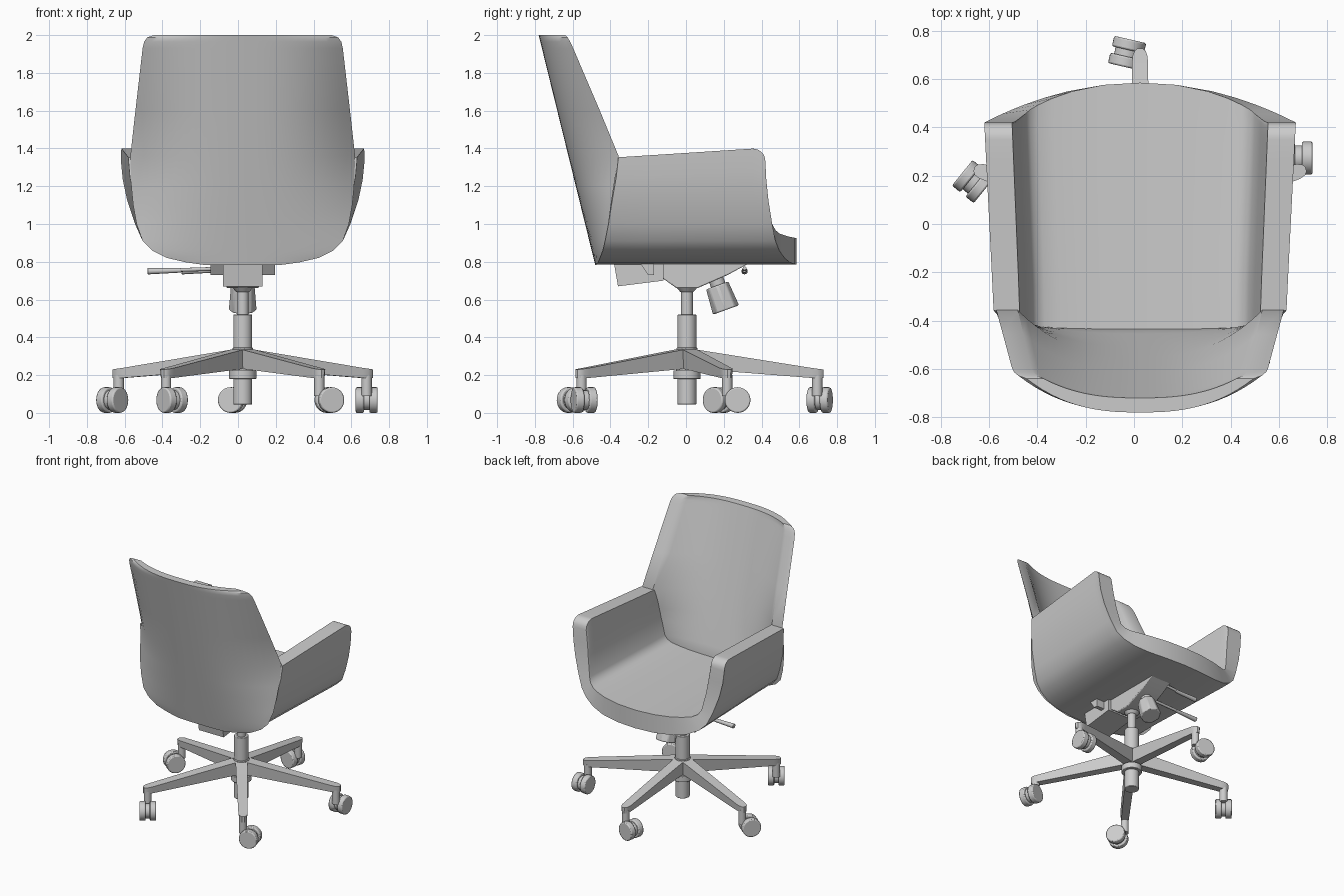
import bpy, bmesh, math
from mathutils import Vector

if "Cube" in bpy.data.objects:
    bpy.data.objects.remove(bpy.data.objects["Cube"], do_unlink=True)

CX, CY = 0.025, 0.005  # axis of the swivel column

grey = bpy.data.materials.new("light grey")
grey.use_nodes = True
grey.diffuse_color = (0.6, 0.6, 0.6, 1)
grey.node_tree.nodes["Principled BSDF"].inputs["Base Color"].default_value = (0.6, 0.6, 0.6, 1)


def finish(name, bm, bevel=0.0, angle=35):
    bmesh.ops.recalc_face_normals(bm, faces=bm.faces)
    mesh = bpy.data.meshes.new(name)
    bm.to_mesh(mesh)
    bm.free()
    mesh.materials.append(grey)
    obj = bpy.data.objects.new(name, mesh)
    bpy.context.collection.objects.link(obj)
    if bevel:
        mod = obj.modifiers.new("bevel", "BEVEL")
        mod.width, mod.segments, mod.limit_method = bevel, 2, "ANGLE"
    bpy.ops.object.select_all(action="DESELECT")
    obj.select_set(True)
    bpy.context.view_layer.objects.active = obj
    bpy.ops.object.shade_smooth_by_angle(angle=math.radians(angle))
    return obj


def rod(name, p, q, r1, r2=None, segs=24, bevel=0.0):
    p, q = Vector(p), Vector(q)
    d = q - p
    bm = bmesh.new()
    bmesh.ops.create_cone(bm, cap_ends=True, segments=segs, radius1=r1,
                          radius2=r1 if r2 is None else r2, depth=d.length)
    bm.transform(d.to_track_quat("Z", "Y").to_matrix().to_4x4())
    bmesh.ops.translate(bm, verts=bm.verts, vec=(p + q) / 2)
    return finish(name, bm, bevel)


def prism(name, profile, x0, x1, bevel=0.0):
    """Side profile in (y, z) extruded along x."""
    bm = bmesh.new()
    face = bm.faces.new([bm.verts.new((x0, y, z)) for y, z in profile])
    ext = bmesh.ops.extrude_face_region(bm, geom=[face])["geom"]
    bmesh.ops.translate(bm, vec=(x1 - x0, 0, 0),
                        verts=[v for v in ext if isinstance(v, bmesh.types.BMVert)])
    return finish(name, bm, bevel)


def loft_shell(name, stations):
    """Each station is (outer points, inner points); makes a closed thick shell."""
    bm = bmesh.new()
    rings = [[bm.verts.new((x + CX, y, z)) for x, y, z in outer + inner[::-1]]
             for outer, inner in stations]
    n = len(rings[0])
    for a, b in zip(rings, rings[1:]):
        for i in range(n):
            j = (i + 1) % n
            bm.faces.new((a[i], a[j], b[j], b[i]))
    for ring in (rings[0], rings[-1]):
        for i in range(n // 2 - 1):
            bm.faces.new((ring[i], ring[i + 1], ring[n - 2 - i], ring[n - 1 - i]))
    return finish(name, bm)


def table(rows, col, z):
    for a, b in zip(rows, rows[1:]):
        if z <= b[0]:
            t = max(0, (z - a[0]) / (b[0] - a[0]))
            return a[col] + t * (b[col] - a[col])
    return rows[-1][col]


# Backrest outline: height, half width, y of the side edge
BACK = [(0.783, 0.2, -0.475), (0.797, 0.3, -0.465), (0.82, 0.4, -0.455), (0.86, 0.48, -0.44),
        (0.91, 0.53, -0.428), (1.0, 0.562, -0.41), (1.1, 0.58, -0.397), (1.2, 0.59, -0.382),
        (1.36, 0.595, -0.357), (1.6, 0.568, -0.456), (1.93, 0.53, -0.597),
        (1.965, 0.522, -0.613), (1.988, 0.505, -0.627), (2.0, 0.47, -0.64)]


# Backrest: leaning panel curved around the sitter
def back_row(z, w, edge):
    yc = -0.48 - 0.3 * (z - 0.78) / 1.22
    steps = [i / 14 for i in range(-14, 15)]
    thick = 0.06 + 0.02 * (2 - z)
    wi = w * 0.85
    outer = [(w * s, yc + (edge - yc) * abs(s) ** 2.6, z) for s in steps]
    yi = min(yc + thick, edge)
    inner = [(wi * s, yi + (edge - yi) * abs(s) ** 2.6, z) for s in steps]
    return outer, inner


loft_shell("backrest", [back_row(*row) for row in BACK])

# Seat and armrests: one U-shaped shell, half sections in (x, z)
OUTER = [(0, .785), (.15, .787), (.3, .797), (.4, .82), (.48, .86), (.53, .91),
         (.57, 1.0), (.612, 1.15), (.635, 1.28), (.645, 1.4)]
INNER = [(0, .925), (.15, .927), (.28, .932), (.36, .94), (.42, .95), (.455, .968),
         (.475, 1.0), (.5, 1.15), (.515, 1.28), (.53, 1.4)]


def seat_point(i, half, t, back_shift):
    x, z = half[abs(i)]
    front = 0.585 - 0.165 * (OUTER[abs(i)][0] / 0.645) ** 2
    back = table(BACK, 2, min(z, 1.355)) + back_shift
    y = back + t * (front - back)
    top = 1.355 + 0.045 * (y + 0.33) / 0.7
    d, r = front - y, 0.07
    if d < r:
        top -= r - math.sqrt(max(0, r * r - (r - d) ** 2))
    if z > 1:
        z = 1 + (z - 1) * (top - 1) / 0.4
    x *= 1 - 0.06 * min(1, max(0, (0.42 - y) / 0.77))
    return (math.copysign(x, i), y, z)


span = range(1 - len(OUTER), len(OUTER))
loft_shell("seat_and_armrests",
           [([seat_point(i, OUTER, t, 0) for i in span],
             [seat_point(i, INNER, t, -0.02) for i in span])
            for t in (0, .2, .4, .6, .8, .91, .93, .95, .97, .985, .995, 1)])

# Tilt mechanism under the seat
prism("mechanism_body", [(-0.18, 0.79), (-0.12, 0.71), (-0.05, 0.66), (0.06, 0.66),
                         (0.22, 0.73), (0.33, 0.79)], CX - 0.085, CX + 0.085, 0.006)
prism("mounting_plate", [(-0.24, 0.79), (-0.2, 0.73), (-0.17, 0.73), (-0.17, 0.79)],
      CX - 0.17, CX + 0.17)
prism("rear_housing", [(-0.38, 0.785), (-0.36, 0.67), (-0.12, 0.70), (-0.12, 0.785)],
      CX - 0.105, CX + 0.105)
rod("tension_knob_shaft", (CX, 0.14, 0.76), (CX, 0.18, 0.65), 0.04)
rod("tension_knob", (CX, 0.165, 0.675), (CX, 0.212, 0.545), 0.064, 0.075, 8, 0.008)

# Levers on the right
for label, y, end in (("height", 0.1, -0.48), ("tilt", 0.31, -0.3)):
    rod(label + "_lever_rod", (-0.05, y, 0.765), (end + 0.12, y, 0.755), 0.01, segs=12)
    rod(label + "_lever_grip", (end + 0.18, y, 0.755), (end, y, 0.75), 0.012, 0.017, 12, 0.004)

# Swivel column and hub
for name, z0, z1, r0, r1 in (("column_collar", 0.64, 0.67, 0.035, 0.06),
                             ("gas_piston", 0.5, 0.68, 0.031, 0.031),
                             ("column_sleeve", 0.33, 0.52, 0.05, 0.05),
                             ("base_hub", 0.2, 0.345, 0.06, 0.055),
                             ("hub_ring", 0.18, 0.225, 0.072, 0.072),
                             ("column_foot", 0.045, 0.2, 0.05, 0.05)):
    rod(name, (CX, CY, z0), (CX, CY, z1), r0, r1, 32, 0.003)


# Five tapered legs with twin-wheel casters
def leg(name, a):
    out, side = Vector((math.cos(a), math.sin(a), 0)), Vector((-math.sin(a), math.cos(a), 0))
    bm = bmesh.new()
    sections = []
    for d, w, zb, zt in ((0.02, 0.042, 0.235, 0.34), (0.66, 0.033, 0.185, 0.238),
                         (0.69, 0.031, 0.184, 0.234), (0.712, 0.023, 0.184, 0.231),
                         (0.722, 0.01, 0.184, 0.23)):
        c = Vector((CX, CY, 0)) + out * d
        sections.append([bm.verts.new(c + side * s * w + Vector((0, 0, z)))
                         for s, z in ((-0.8, zb), (0.8, zb), (1, zt), (-1, zt))])
    for p, q in zip(sections, sections[1:]):
        for i in range(4):
            bm.faces.new((p[i], p[(i + 1) % 4], q[(i + 1) % 4], q[i]))
    bm.faces.new(sections[0])
    bm.faces.new(sections[-1])
    finish(name, bm)
    return Vector((CX, CY, 0)) + out * 0.69


def caster(prefix, post, heading):
    h = math.radians(heading)
    trail, axle = Vector((math.cos(h), math.sin(h), 0)), Vector((-math.sin(h), math.cos(h), 0))
    hub = post + trail * 0.055 + Vector((0, 0, 0.068))
    for side, s in (("left", 1), ("right", -1)):
        rod(f"{prefix}_{side}_wheel", hub + axle * 0.014 * s, hub + axle * 0.058 * s,
            0.068, segs=28, bevel=0.007)
    rod(prefix + "_hood", hub - axle * 0.02, hub + axle * 0.02, 0.052)
    rod(prefix + "_stem", post + Vector((0, 0, 0.09)), post + Vector((0, 0, 0.2)), 0.027)


for k, heading in enumerate((90, 167, 231, -55, 15)):
    name = ("left", "front", "right", "rear_right", "rear_left")[k]
    caster(name + "_caster", leg(name + "_leg", math.radians(18 + 72 * k)), heading)
